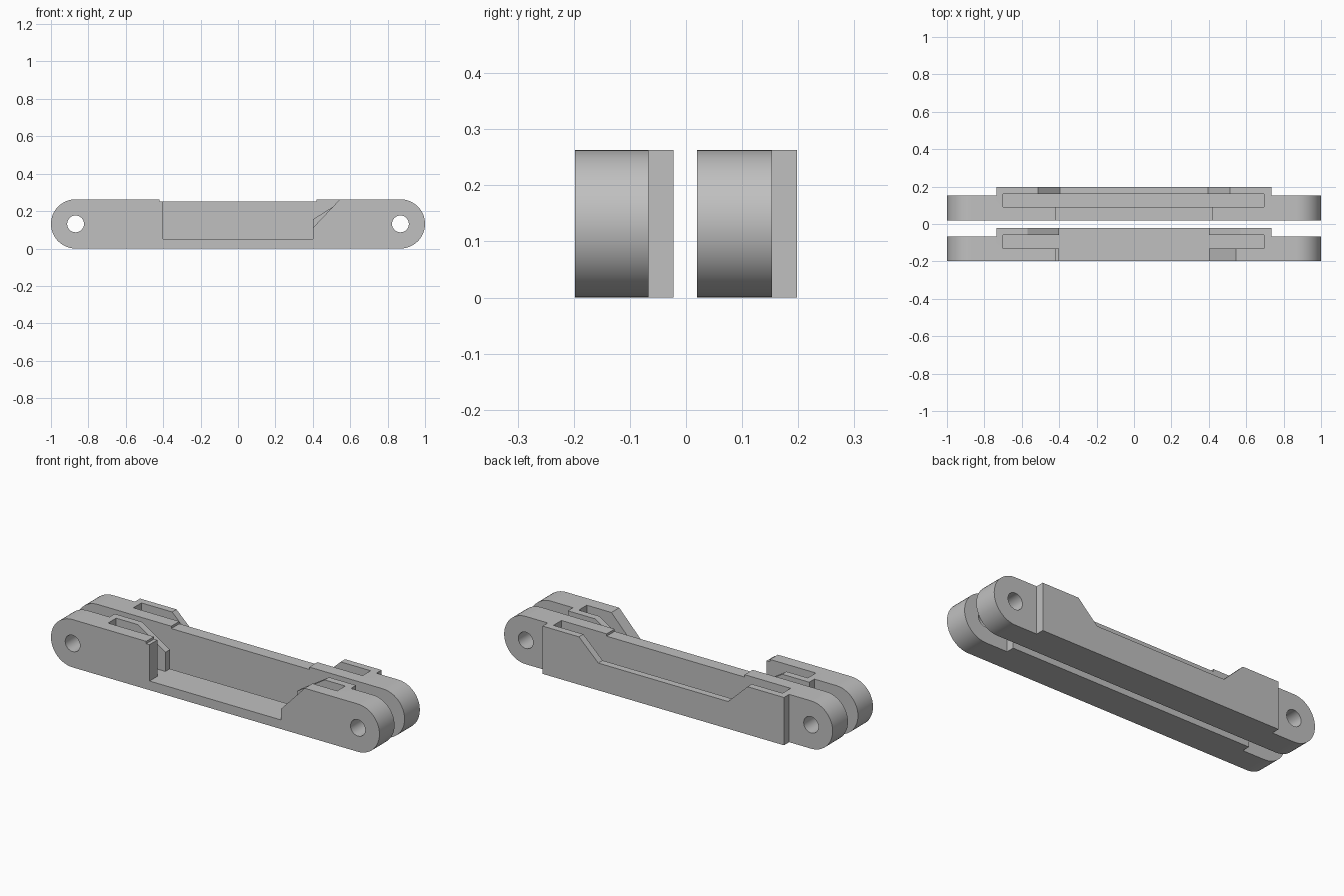
import bpy, bmesh, math

cube = bpy.data.objects.get("Cube")
if cube:
    bpy.data.objects.remove(cube, do_unlink=True)

H = 0.263            # link height
R = H / 2            # end radius
PIN = 1 - R          # pin hole position along x
FLOOR = 0.05         # depth reached by slots and pockets
TOP = 0.4            # cutters reach above the links

grey = bpy.data.materials.new("plain grey")
grey.use_nodes = True
grey.diffuse_color = (0.53, 0.53, 0.53, 1)
grey.node_tree.nodes["Principled BSDF"].inputs["Base Color"].default_value = (0.53, 0.53, 0.53, 1)


def extrude(name, profile, y0, y1):
    """Solid from an x-z profile, extruded along y."""
    bm = bmesh.new()
    face = bm.faces.new([bm.verts.new((x, y0, z)) for x, z in profile])
    out = bmesh.ops.extrude_face_region(bm, geom=[face])
    moved = [v for v in out["geom"] if isinstance(v, bmesh.types.BMVert)]
    bmesh.ops.translate(bm, verts=moved, vec=(0, y1 - y0, 0))
    bmesh.ops.recalc_face_normals(bm, faces=bm.faces)
    mesh = bpy.data.meshes.new(name)
    bm.to_mesh(mesh)
    bm.free()
    mesh.materials.append(grey)
    ob = bpy.data.objects.new(name, mesh)
    bpy.context.collection.objects.link(ob)
    return ob


def rect(x0, x1, z0, z1):
    return [(x0, z0), (x1, z0), (x1, z1), (x0, z1)]


def arc(cx, radius, start, end, n):
    angles = [math.radians(start + (end - start) * i / n) for i in range(n + 1)]
    return [(cx + radius * math.cos(a), R + radius * math.sin(a)) for a in angles]


def combine(ob, tool, operation):
    """Apply a boolean and discard the tool."""
    tool.hide_render = True
    mod = ob.modifiers.new(operation.lower(), "BOOLEAN")
    mod.object, mod.operation, mod.solver = tool, operation, "EXACT"
    bpy.context.view_layer.objects.active = ob
    bpy.ops.object.modifier_apply(modifier=mod.name)
    bpy.data.objects.remove(tool, do_unlink=True)


def side_plate_cut(low, x_low, x_high):
    """Notch with sloping sides, mirrored about x = 0."""
    right = [(x_low, low), (x_high, H), (x_high, TOP)]
    return right + [(-x, z) for x, z in reversed(right)]


def make_link(name, y0, y1, y2, slot, cuts):
    """Round-ended bar y0..y1 with a shorter side plate out to y2."""
    stadium = arc(PIN, R, -90, 90, 24) + arc(-PIN, R, 90, 270, 24)
    link = extrude(name, stadium, y0, y1)
    combine(link, extrude("side_plate", rect(-0.735, 0.735, 0, H), y1 - 0.03, y2), "UNION")
    # long slot between the two walls
    combine(link, extrude("slot", rect(-0.7, 0.695, FLOOR, TOP), *slot), "DIFFERENCE")
    for profile, a, b in cuts:
        combine(link, extrude("notch", profile, a, b), "DIFFERENCE")
    # pin holes
    for cx in (-PIN, PIN):
        hole = arc(cx, 0.045, 0, 360, 32)[:-1]
        combine(link, extrude("pin_hole", hole, y0 - 0.1, y2 + 0.1), "DIFFERENCE")
    bpy.ops.object.select_all(action="DESELECT")
    link.select_set(True)
    bpy.context.view_layer.objects.active = link
    bpy.ops.object.shade_smooth_by_angle(angle=math.radians(30))
    return link


# front link: open middle, one sloped jamb, shallow step beside the other
front_jamb = [(-0.4, FLOOR), (0.4, FLOOR), (0.4, 0.11), (0.545, H), (0.545, TOP), (-0.4, TOP)]
back_jamb = [(-0.4, FLOOR), (0.4, FLOOR), (0.4, 0.155), (0.57, H), (0.57, TOP),
             (-0.57, TOP), (-0.57, H), (-0.4, 0.155)]
make_link("front_link", -0.198, -0.067, -0.022, (-0.13, -0.06), [
    (front_jamb, -0.3, -0.1),
    (rect(-0.42, -0.3, 0.25, TOP), -0.3, -0.1),
    (back_jamb, -0.1, 0.1),
])

# rear link: full inner wall slightly lowered, notched outer plate
make_link("rear_link", 0.02, 0.153, 0.198, (0.09, 0.16), [
    (rect(-0.42, 0.42, 0.25, TOP), -0.1, 0.12),
    (side_plate_cut(0.15, 0.395, 0.513), 0.12, 0.3),
])
